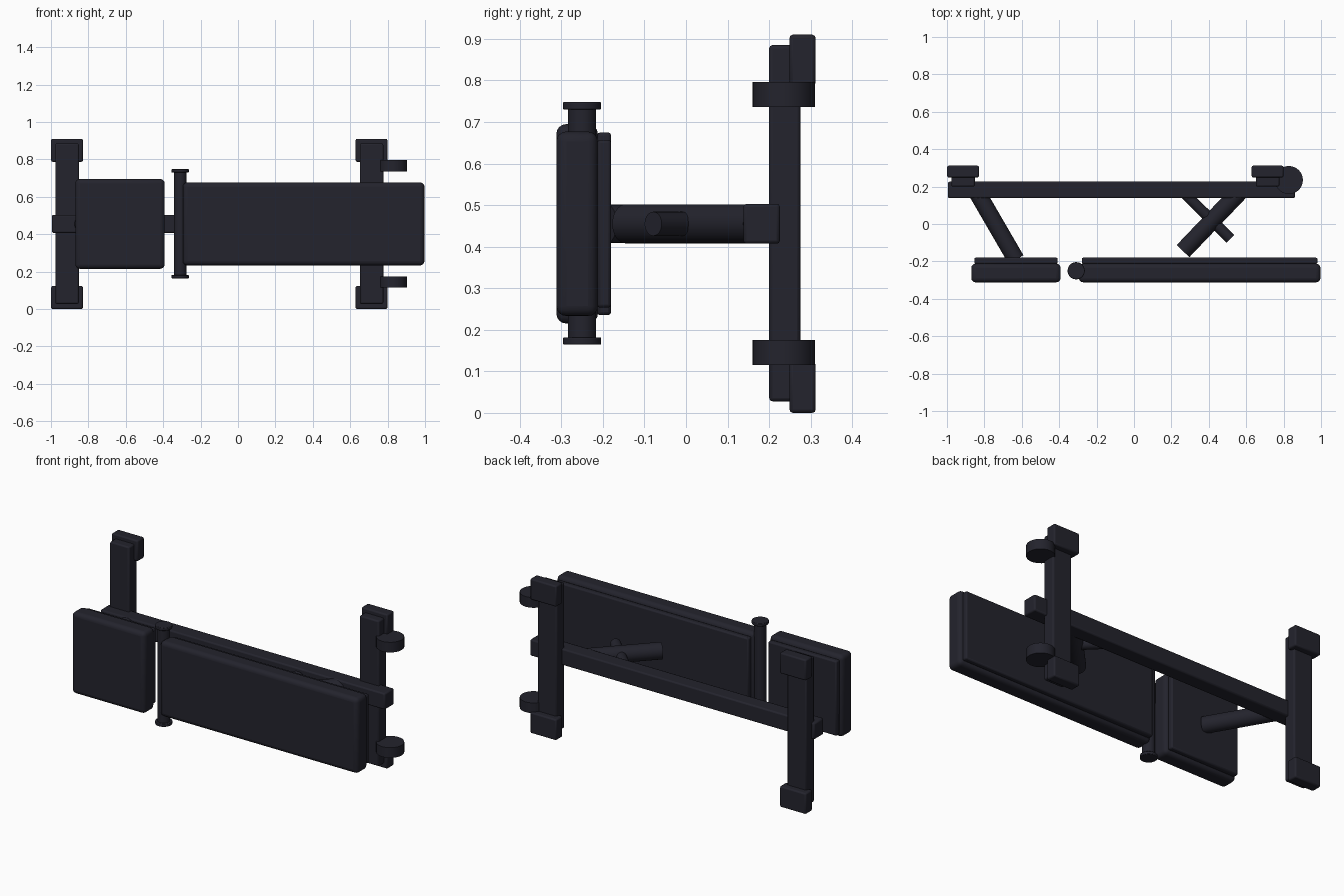
import bpy
from mathutils import Vector

if "Cube" in bpy.data.objects:
    bpy.data.objects.remove(bpy.data.objects["Cube"], do_unlink=True)

MID = 0.455  # height of the symmetry plane

# One dark colour for everything
dark = bpy.data.materials.new("dark charcoal")
dark.use_nodes = True
colour = (0.017, 0.017, 0.026, 1)
dark.diffuse_color = colour
dark.node_tree.nodes["Principled BSDF"].inputs["Base Color"].default_value = colour


def finish(name, bevel=0.0, segments=2):
    ob = bpy.context.object
    ob.name = name
    ob.data.materials.append(dark)
    if bevel:
        mod = ob.modifiers.new("Bevel", 'BEVEL')
        mod.width = bevel
        mod.segments = segments
        mod.limit_method = 'ANGLE'
    bpy.ops.object.shade_smooth_by_angle()
    return ob


def box(name, x, y, z, bevel=0.008, segments=2):
    spans = (x, y, z)
    bpy.ops.mesh.primitive_cube_add(size=1, location=[(a + b) / 2 for a, b in spans])
    bpy.context.object.scale = [b - a for a, b in spans]
    bpy.ops.object.transform_apply(location=False, rotation=False, scale=True)
    return finish(name, bevel, segments)


def rod(name, start, end, radius, bevel=0.0):
    a, b = Vector(start), Vector(end)
    bpy.ops.mesh.primitive_cylinder_add(
        vertices=32, radius=radius, depth=(b - a).length, location=(a + b) / 2,
        rotation=(b - a).to_track_quat('Z', 'Y').to_euler())
    return finish(name, bevel)


# Frame: long beam, cross bars and end caps
box("main_beam", (-0.995, 0.86), (0.138, 0.226), (MID - 0.048, MID + 0.048))
for end, x in (("seat", -0.914), ("back", 0.714)):
    box(end + "_cross_bar", (x - 0.063, x + 0.063), (0.2, 0.275), (0.028, 0.885))
    for side, z in (("lower", 0.0), ("upper", 0.787)):
        box(f"{end}_{side}_foot", (x - 0.085, x + 0.085), (0.249, 0.312), (z, z + 0.123))

# Transport wheels
for side, z in (("lower", 0.115), ("upper", 0.736)):
    rod(side + "_wheel", (0.828, 0.235, z), (0.828, 0.235, z + 0.06), 0.075)

# Pads with their backing boards
for name, x0, x1, half in (("seat", -0.87, -0.392, 0.24), ("backrest", -0.295, 0.997, 0.222)):
    box(name + "_pad", (x0, x1), (-0.312, -0.212), (MID - half, MID + half), 0.024, 4)
    box(name + "_board", (x0 + 0.016, x1 - 0.016), (-0.214, -0.18),
        (MID - half + 0.02, MID + half - 0.02), 0.008)

# Struts between beam and pads
rod("seat_strut", (-0.84, 0.17, MID), (-0.631, -0.19, MID), 0.046)
rod("backrest_strut", (0.563, 0.17, MID), (0.262, -0.145, MID), 0.047)
rod("adjuster_strut", (0.268, 0.166, MID), (0.515, -0.079, MID), 0.029)

# Roller between the pads, with end flanges
rod("roller", (-0.309, -0.25, 0.17), (-0.309, -0.25, 0.742), 0.034)
for side, z in (("lower", 0.164), ("upper", 0.73)):
    rod(side + "_roller_flange", (-0.309, -0.25, z), (-0.309, -0.25, z + 0.018), 0.046, 0.003)
